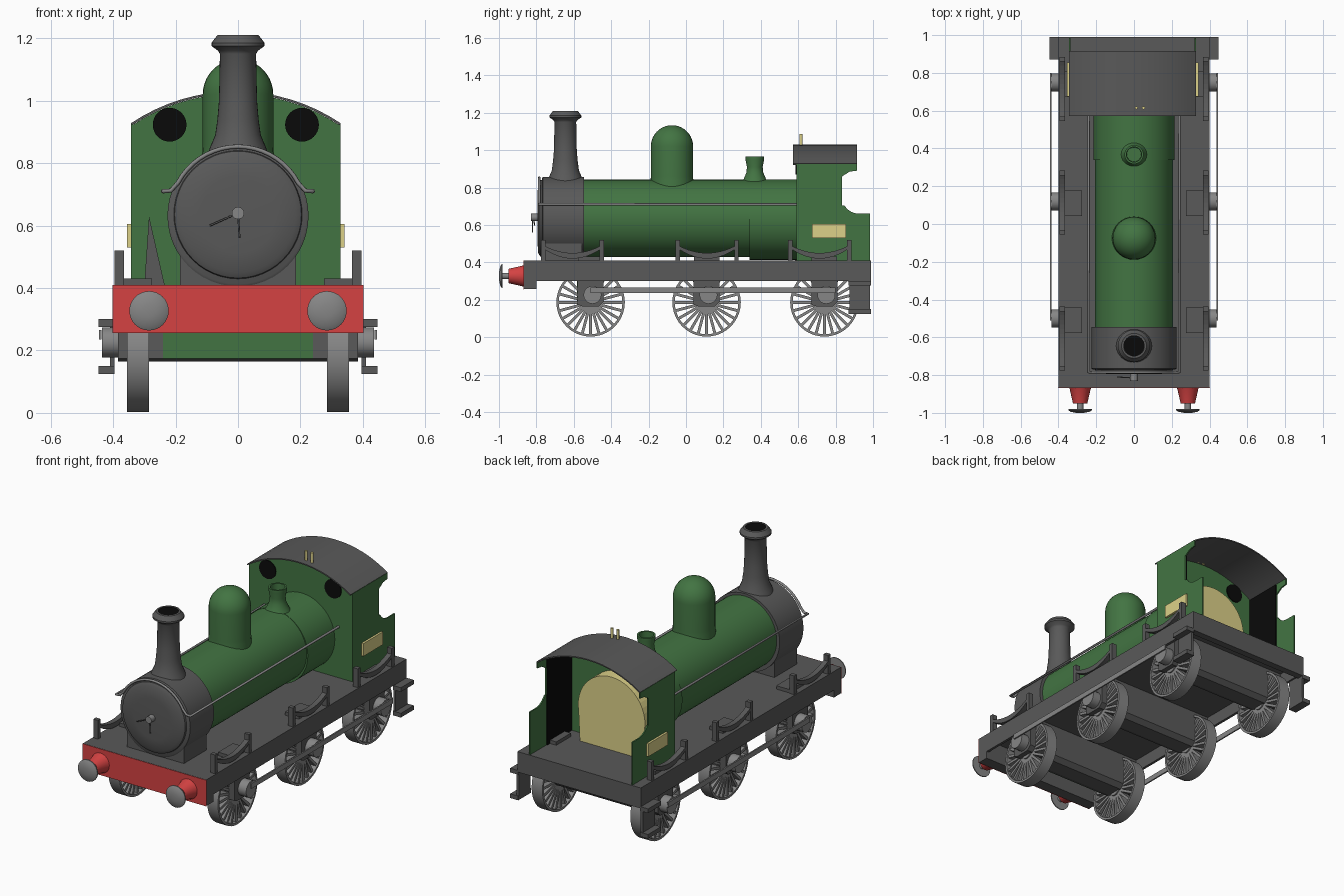
import bpy, bmesh, math
from mathutils import Matrix, Vector

cube = bpy.data.objects.get("Cube")
if cube:
    bpy.data.objects.remove(cube)


def material(name, r, g, b):
    m = bpy.data.materials.new(name)
    m.use_nodes = True
    m.diffuse_color = (r, g, b, 1)
    m.node_tree.nodes["Principled BSDF"].inputs["Base Color"].default_value = (r, g, b, 1)
    return m


GREEN = material("green_paint", .055, .175, .055)
DARK = material("dark_grey", .1, .1, .1)
STEEL = material("steel_grey", .24, .24, .24)
RED = material("red_paint", .66, .055, .055)
BRASS = material("pale_brass", .72, .64, .25)
BLACK = material("black", .003, .003, .003)

AXES = {"z": Matrix.Identity(4), "y": Matrix.Rotation(-math.pi / 2, 4, "X"),
        "x": Matrix.Rotation(math.pi / 2, 4, "Y")}


def finish(name, bm, mat, smooth=False):
    bmesh.ops.recalc_face_normals(bm, faces=bm.faces)
    me = bpy.data.meshes.new(name)
    bm.to_mesh(me)
    bm.free()
    me.materials.append(mat)
    ob = bpy.data.objects.new(name, me)
    bpy.context.collection.objects.link(ob)
    if smooth:
        bpy.ops.object.select_all(action="DESELECT")
        ob.select_set(True)
        bpy.context.view_layer.objects.active = ob
        bpy.ops.object.shade_smooth_by_angle(angle=math.radians(35))
    return ob


def box(name, lo, hi, mat):
    bm = bmesh.new()
    bmesh.ops.create_cube(bm, size=1)
    for v in bm.verts:
        v.co = [l + (c + .5) * (h - l) for c, l, h in zip(v.co, lo, hi)]
    return finish(name, bm, mat)


def add_lathe(bm, profile, axis="z", loc=(0, 0, 0), n=32, ring=False):
    """Turn (radius, height) points about an axis; ring closes the section."""
    place = Matrix.Translation(loc) @ AXES[axis]
    rows = []
    for r, h in profile:
        rows.append([bm.verts.new(place @ Vector((r * math.cos(a), r * math.sin(a), h)))
                     for a in (math.tau * i / n for i in range(n))])
    pairs = list(zip(rows, rows[1:]))
    if ring:
        pairs.append((rows[-1], rows[0]))
    else:
        bm.faces.new(rows[0])
        bm.faces.new(rows[-1])
    for a, b in pairs:
        for i in range(n):
            j = (i + 1) % n
            bm.faces.new((a[i], a[j], b[j], b[i]))


def lathe(name, profile, mat, axis="z", loc=(0, 0, 0), n=32):
    bm = bmesh.new()
    add_lathe(bm, profile, axis, loc, n)
    return finish(name, bm, mat, True)


def rod(name, r, lo, hi, mat, axis, loc, n=24):
    return lathe(name, [(r, lo), (r, hi)], mat, axis, loc, n)


def prism(name, outline, lo, hi, mat, axis="y", smooth=False):
    """Extrude an outline: (x, z) points along y, or (y, z) points along x."""
    bm = bmesh.new()
    ends = [[bm.verts.new((u, d, v) if axis == "y" else (d, u, v)) for u, v in outline]
            for d in (lo, hi)]
    for e in ends:
        bm.faces.new(e)
    n = len(outline)
    for i in range(n):
        j = (i + 1) % n
        bm.faces.new((ends[0][i], ends[0][j], ends[1][j], ends[1][i]))
    return finish(name, bm, mat, smooth)


def arc(cx, cz, r, start, end, n=16):
    return [(cx + r * math.cos(a), cz + r * math.sin(a)) for a in
            (math.radians(start + (end - start) * i / n) for i in range(n + 1))]


def tube(name, points, r, mat):
    cu = bpy.data.curves.new(name, "CURVE")
    cu.dimensions = "3D"
    cu.bevel_depth = r
    cu.bevel_resolution = 2
    cu.use_fill_caps = True
    sp = cu.splines.new("POLY")
    sp.points.add(len(points) - 1)
    for p, co in zip(sp.points, points):
        p.co = (*co, 1)
    cu.materials.append(mat)
    ob = bpy.data.objects.new(name, cu)
    bpy.context.collection.objects.link(ob)


# Frame
box("footplate", (-.4, -.86, .375), (.4, .99, .41), DARK)
box("front_beam", (-.4, -.865, .257), (.4, -.8, .41), DARK)
box("red_beam_face", (-.402, -.868, .256), (.402, -.865, .409), RED)
box("rear_beam", (-.4, .95, .29), (.4, .99, .41), DARK)

# Boiler, smokebox and firebox
CZ = .635
rod("boiler", .207, -.55, .59, GREEN, "y", (0, 0, CZ), 48)
rod("firebox", .215, .34, .595, GREEN, "y", (0, 0, .628), 48)
lathe("smokebox", [(.218, -.77), (.226, -.765), (.226, -.545)], DARK, "y", (0, 0, .631), 48)
lathe("smokebox_door", [(.12, -.795), (.185, -.79), (.203, -.78), (.207, -.765)], DARK, "y",
      (0, 0, CZ), 48)
box("smokebox_saddle", (-.185, -.765, .41), (.185, -.555, .58), DARK)
prism("backhead", [(-.205, .41), (.205, .41)] + arc(0, .622, .217, -10, 190, 24), .6, .69, BRASS)
rod("door_knob", .02, -.83, -.78, STEEL, "y", (0, 0, .64), 12)
tube("door_handle", [(0, -.815, .64), (-.09, -.81, .6)], .003, DARK)
tube("door_lever", [(0, -.82, .64), (.005, -.82, .56)], .003, DARK)

# Boiler top fittings
lathe("chimney", [(.1, .82), (.088, .855), (.073, .89), (.066, .94), (.061, 1.0), (.058, 1.15),
                  (.064, 1.16), (.085, 1.175), (.085, 1.185), (.066, 1.21), (.056, 1.21),
                  (.056, 1.19)], DARK, loc=(0, -.645, 0))
rod("chimney_bore", .056, 1.185, 1.207, BLACK, "z", (0, -.645, 0))
lathe("steam_dome", [(.118, .79), (.114, .84), (.113, .86)]
      + arc(0, 1.02, .113, 0, 88, 10), GREEN, loc=(0, -.075, 0))
lathe("safety_valve", [(.075, .82), (.06, .845), (.045, .88), (.042, .91), (.05, .95), (.05, .965),
                       (.04, .965), (.038, .9)], GREEN, loc=(0, .368, 0))

# Handrail running round the smokebox front
sweep = [(x, -.785, z) for x, z in arc(0, CZ, .218, 28, 152, 18)]
tube("handrail", [(.24, .59, .71), (.24, -.785, .71), (.215, -.785, .712)] + sweep
     + [(-.215, -.785, .712), (-.24, -.785, .71), (-.24, .59, .71)], .007, STEEL)

# Cab, set slightly off centre
CX = -.007
prism("cab_front", [(CX - .335, .41), (CX + .335, .41)] + arc(CX, .425, .597, 56, 124, 16),
      .59, .605, GREEN)
prism("cab_roof", arc(CX, .427, .603, 56.1, 123.9) + arc(CX, .427, .596, 123.9, 56.1),
      .572, .915, DARK, smooth=True)
prism("cab_front_bracket", [(-.3, .41), (-.235, .41), (-.285, .63)], .583, .59, DARK)
side = ([(.59, .41), (.59, .925), (.915, .925), (.915, .89), (.875, .885)]
        + [(.835, .86), (.835, .705)] + arc(.925, .75, .09, 210, 270, 6) + [(.985, .66), (.985, .41)])
for s, label in ((1, "left"), (-1, "right")):
    def span(a, b, shift=0):
        return sorted((s * a + shift, s * b + shift))
    x0, x1 = span(.328, .336, CX)
    prism("cab_side_" + label, side, x0, x1, GREEN, "x")
    x0, x1 = span(.323, .328, CX)
    box("cab_lining_" + label, (x0, .606, .41), (x1, .834, .92), BLACK)
    x0, x1 = span(.336, .348, CX)
    box("side_plate_" + label, (x0, .675, .53), (x1, .855, .605), BRASS)
    rod("porthole_" + label, .054, .585, .61, BLACK, "y", (CX + s * .212, 0, .923), 32)

    # Outer frame plate and rear steps
    x0, x1 = span(.385, .4)
    box("frame_plate_" + label, (x0, -.86, .3), (x1, .99, .41), DARK)
    x0, x1 = span(.395, .41)
    box("step_hanger_" + label, (x0, .875, .13), (x1, .985, .3), DARK)
    x0, x1 = span(.395, .447)
    for z in (.125, .275):
        box("rear_step_" + label, (x0, .87, z), (x1, .99, z + .025), DARK)

    # Buffers
    at = (s * .285, 0, .327)
    lathe("buffer_housing_" + label, [(.06, -.865), (.055, -.875), (.038, -.95)], RED, "y", at, 24)
    rod("buffer_shank_" + label, .017, -.985, -.95, STEEL, "y", at, 16)
    lathe("buffer_head_" + label, [(.02, -1.0), (.05, -.994), (.063, -.986), (.063, -.98)], STEEL,
          "y", at, 32)
    x0, x1 = span(.438, .446)
    box("coupling_rod_" + label, (x0, -.51, .235), (x1, .8, .265), STEEL)

# Wheel: tyre, hub and thin spokes in one shared mesh
bm = bmesh.new()
add_lathe(bm, [(.183, -.035), (.183, .035), (.17, .035), (.17, -.035)], "x", n=40, ring=True)
add_lathe(bm, [(.04, -.035), (.04, .035)], "x", n=20)
for i in range(24):
    turn = Matrix.Rotation(math.tau * i / 24, 4, "X")
    bmesh.ops.create_cube(bm, size=1, matrix=turn @ Matrix.Translation((0, 0, .105))
                          @ Matrix.Diagonal((.055, .015, .14, 1)))
wheel = finish("wheel", bm, STEEL, True)
wheel_mesh = wheel.data
bpy.data.objects.remove(wheel)

# Running gear repeated for each axle, with its spring centre
for y, c, name in ((-.51, -.607, "front"), (.11, .113, "middle"), (.74, .715, "rear")):
    prism(name + "_axle_box", [(y - .07, .375), (y - .07, .174), (y - .045, .165), (y + .045, .165),
                               (y + .07, .19), (y + .07, .375)], -.384, .384, DARK, "x")
    for s, label in ((1, "left"), (-1, "right")):
        tag = name + "_" + label
        ob = bpy.data.objects.new("wheel_" + tag, wheel_mesh)
        ob.location = (s * .32, y, .186)
        bpy.context.collection.objects.link(ob)
        x0, x1 = sorted((s * .276, s * .366))
        box("bearing_cap_" + tag, (x0, y - .068, .405), (x1, y + .068, .43), DARK)
        x0, x1 = sorted((s * .37, s * .436))
        rod("crank_pin_" + tag, .048, x0, x1, STEEL, "x", (0, y + .01, .226), 20)
        # Leaf spring hung between two posts
        x0, x1 = sorted((s * .365, s * .395))
        ts = [i / 6 for i in range(-6, 7)]
        leaf = ([(c + .15 * t, .42 + .05 * t * t) for t in ts]
                + [(c + .15 * t, .45 + .038 * t * t) for t in reversed(ts)])
        prism("leaf_spring_" + tag, leaf, x0, x1, DARK, "x")
        for d in (-.157, .157):
            box("spring_post_" + tag, (x0, c + d - .012, .41), (x1, c + d + .012, .52), DARK)
box("lower_front_plate", (-.24, -.583, .174), (.24, -.58, .375), GREEN)

# Whistles
for x in (.012, .05):
    rod("whistle", .008, 1.02, 1.085, BRASS, "z", (x, .615, 0), 12)
